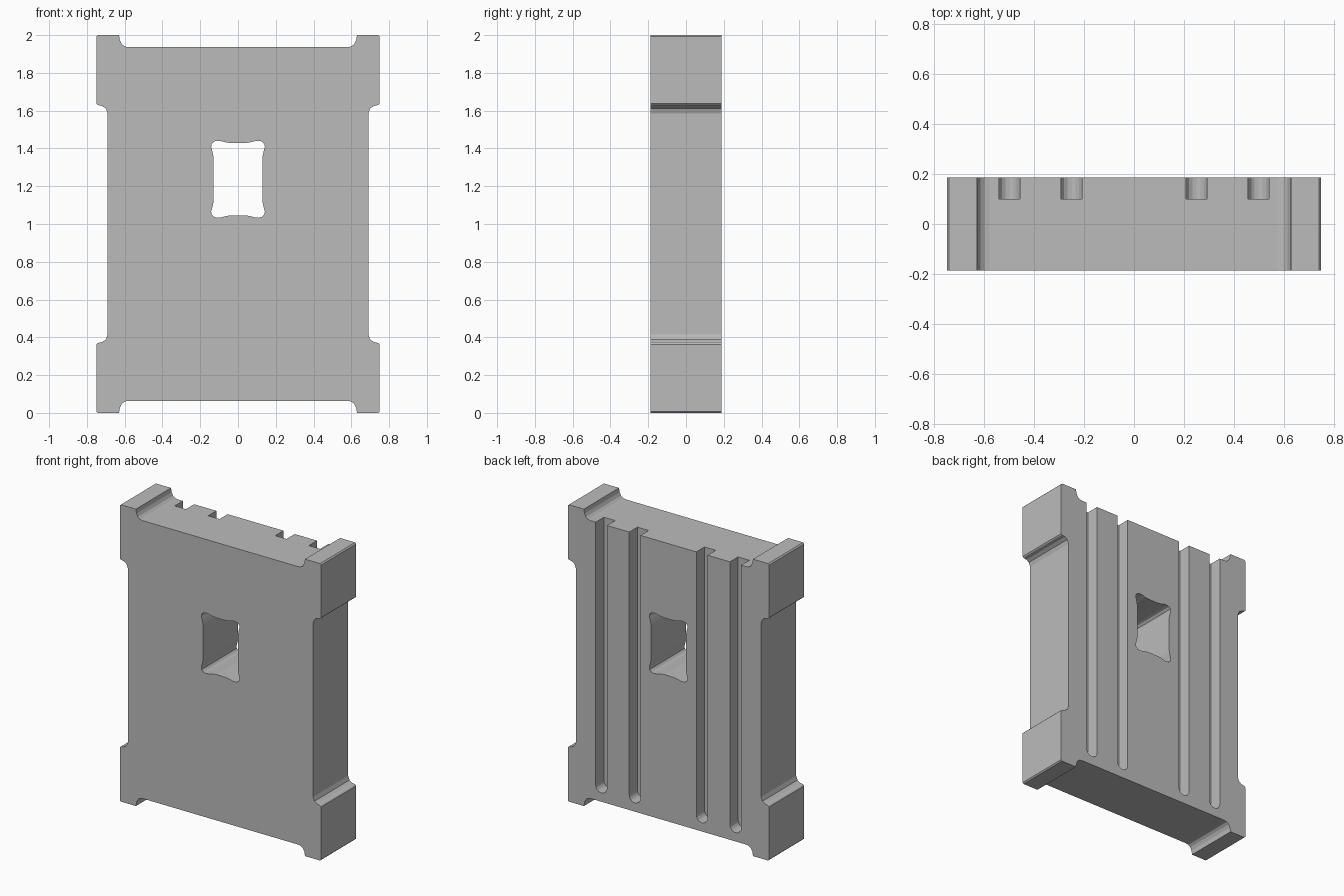
import bpy
import bmesh
from math import cos, sin, pi

cube = bpy.data.objects.get("Cube")
if cube:
    bpy.data.objects.remove(cube, do_unlink=True)

DEPTH = 0.187  # half thickness of the block

grey = bpy.data.materials.new("light grey")
grey.use_nodes = True
colour = (0.5, 0.5, 0.5, 1)
grey.diffuse_color = colour
grey.node_tree.nodes["Principled BSDF"].inputs["Base Color"].default_value = colour


def mirrored(quarter, cz):
    """Complete a quarter outline across both axes, centred at height cz."""
    half = quarter + [(x, -z) for x, z in reversed(quarter)]
    full = half + [(-x, z) for x, z in reversed(half)]
    return [(x, z + cz) for x, z in full]


def prism(name, outline, y0, y1):
    """Extrude an x-z outline from y0 to y1."""
    bm = bmesh.new()
    face = bm.faces.new([bm.verts.new((x, y0, z)) for x, z in outline])
    ext = bmesh.ops.extrude_face_region(bm, geom=[face])
    moved = [v for v in ext["geom"] if isinstance(v, bmesh.types.BMVert)]
    bmesh.ops.translate(bm, verts=moved, vec=(0, y1 - y0, 0))
    bmesh.ops.recalc_face_normals(bm, faces=bm.faces)
    mesh = bpy.data.meshes.new(name)
    bm.to_mesh(mesh)
    bm.free()
    mesh.materials.append(grey)
    obj = bpy.data.objects.new(name, mesh)
    bpy.context.collection.objects.link(obj)
    return obj


def cut(target, cutter):
    cutter.hide_render = True
    mod = target.modifiers.new("cut", "BOOLEAN")
    mod.operation = "DIFFERENCE"
    mod.solver = "EXACT"
    mod.object = cutter
    bpy.context.view_layer.objects.active = target
    bpy.ops.object.modifier_apply(modifier=mod.name)
    bpy.data.objects.remove(cutter, do_unlink=True)


# Main block: raised corner pads joined by filleted recesses
body_quarter = [(0.58, 0.936), (0.6, 0.94), (0.615, 0.952), (0.625, 0.972),
                (0.63, 1), (0.742, 1), (0.75, 0.992), (0.75, 0.637),
                (0.743, 0.63), (0.72, 0.625), (0.7, 0.612), (0.69, 0.585)]
body = prism("block_body", mirrored(body_quarter, 1), -DEPTH, DEPTH)

# Through window with lobed corners
hole_quarter = [(0.03, 0.191), (0.06, 0.194), (0.09, 0.202), (0.11, 0.204),
                (0.128, 0.199), (0.14, 0.186), (0.142, 0.17), (0.135, 0.145),
                (0.13, 0.12)]
cut(body, prism("window_cutter", mirrored(hole_quarter, 1.237), -0.4, 0.4))

# Four back grooves, open at the top and rounded at the bottom
RADIUS, END = 0.042, 0.165
for cx in (-0.5, -0.25, 0.25, 0.5):
    arc = [(cx + RADIUS * cos(pi + pi * i / 8), END + RADIUS * sin(pi + pi * i / 8))
           for i in range(9)]
    outline = arc + [(cx + RADIUS, 2.2), (cx - RADIUS, 2.2)]
    cut(body, prism("groove_cutter", outline, 0.1, 0.4))
